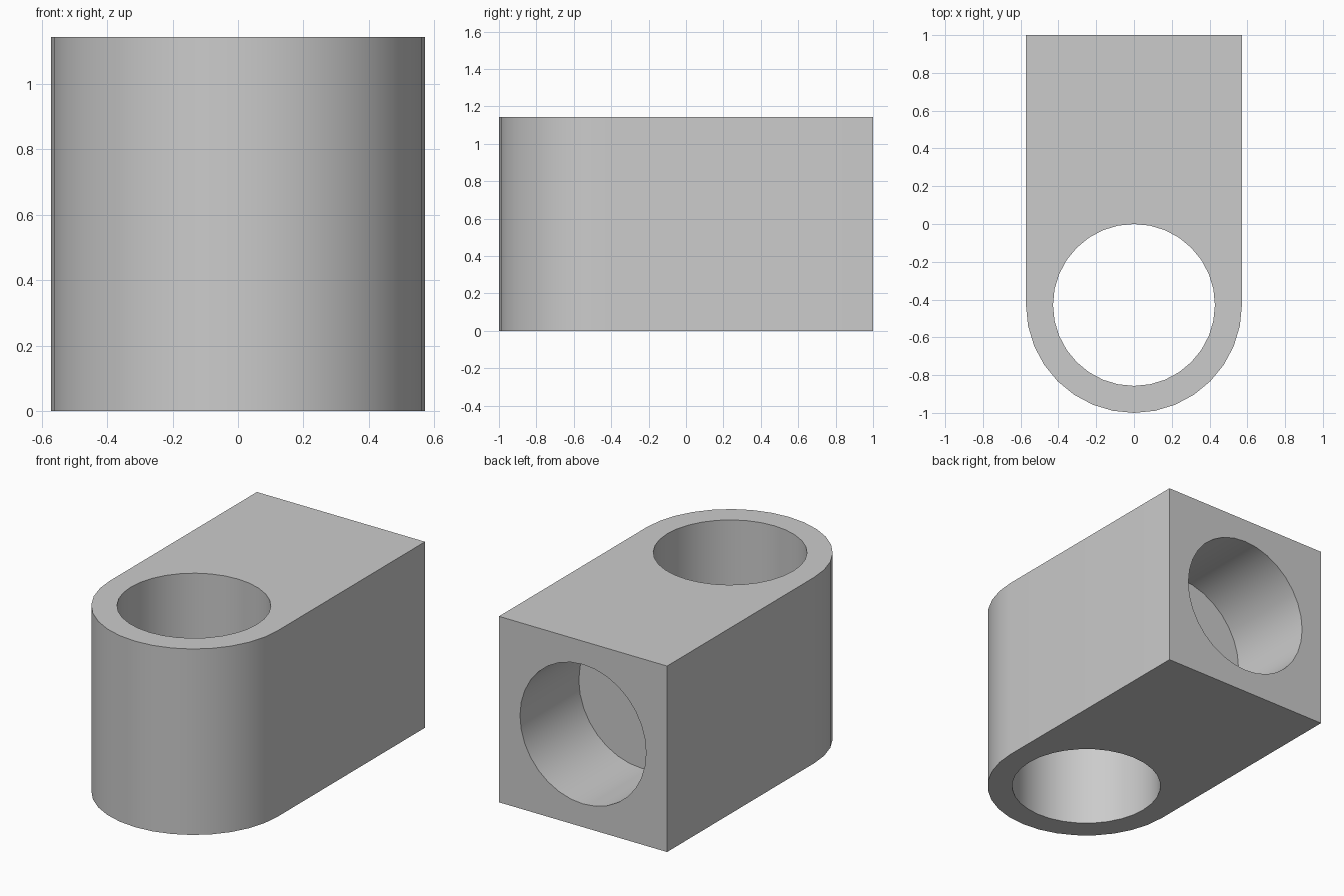
import bpy
import bmesh
from math import pi, sin, cos, radians

if "Cube" in bpy.data.objects:
    bpy.data.objects.remove(bpy.data.objects["Cube"], do_unlink=True)

UNIT = 1 / 7            # the block is 14 x 8 x 8 units
HALF = 4 * UNIT         # half width, also the radius of the rounded end
BORE = 3 * UNIT         # radius of both holes
AXIS_Y = -3 * UNIT      # centre of the rounded end and upright hole
SEGMENTS = 32

grey = bpy.data.materials.new("light_grey")
grey.use_nodes = True
grey.diffuse_color = (0.6, 0.6, 0.6, 1)
grey.node_tree.nodes["Principled BSDF"].inputs["Base Color"].default_value = (0.6, 0.6, 0.6, 1)

# Body: profile with a rounded front, extruded upward
outline = [(HALF, 1), (-HALF, 1)]
for i in range(SEGMENTS // 2 + 1):
    a = pi + pi * i / (SEGMENTS // 2)
    outline.append((HALF * cos(a), AXIS_Y + HALF * sin(a)))

bm = bmesh.new()
base = bm.faces.new([bm.verts.new((x, y, 0)) for x, y in outline])
grown = bmesh.ops.extrude_face_region(bm, geom=[base])
top = [v for v in grown["geom"] if isinstance(v, bmesh.types.BMVert)]
bmesh.ops.translate(bm, verts=top, vec=(0, 0, 2 * HALF))
bmesh.ops.recalc_face_normals(bm, faces=bm.faces)
mesh = bpy.data.meshes.new("bored_block")
bm.to_mesh(mesh)
bm.free()
mesh.materials.append(grey)
block = bpy.data.objects.new("bored_block", mesh)
bpy.context.collection.objects.link(block)


def drill(name, location, depth, rotation=(0, 0, 0)):
    """Cut a round hole in the block and discard the cutter."""
    bpy.ops.mesh.primitive_cylinder_add(vertices=SEGMENTS, radius=BORE, depth=depth,
                                        location=location, rotation=rotation)
    cutter = bpy.context.object
    cutter.name = name
    cutter.hide_render = True
    cutter.data.materials.append(grey)
    mod = block.modifiers.new(name, 'BOOLEAN')
    mod.operation = 'DIFFERENCE'
    mod.solver = 'EXACT'
    mod.object = cutter
    bpy.ops.object.select_all(action='DESELECT')
    block.select_set(True)
    bpy.context.view_layer.objects.active = block
    bpy.ops.object.modifier_apply(modifier=name)
    bpy.data.objects.remove(cutter, do_unlink=True)


# Upright through hole, and flat-bottomed blind hole in the back
drill("upright_hole", (0, AXIS_Y, HALF), 4 * HALF)
drill("back_hole", (0, 1, HALF), 8 * UNIT, (radians(90), 0, 0))

bpy.ops.object.shade_smooth_by_angle(angle=radians(30))
